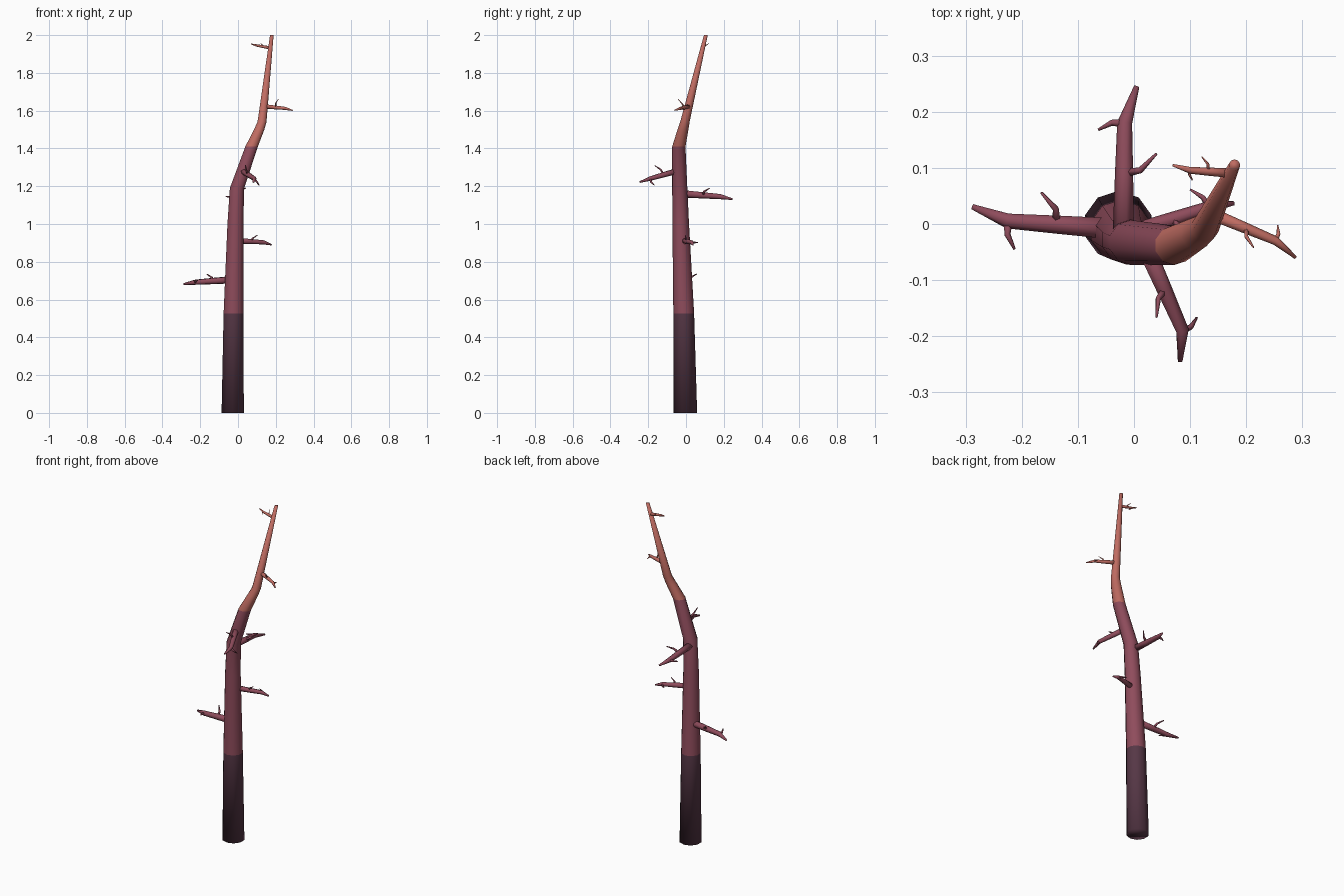
import bpy, bmesh, math
from mathutils import Vector

if "Cube" in bpy.data.objects:
    bpy.data.objects.remove(bpy.data.objects["Cube"])


def material(name, rgb):
    """Flat colour given as 0-255 screen values, stored as linear."""
    m = bpy.data.materials.new(name)
    m.diffuse_color = [((c / 255 + 0.055) / 1.055) ** 2.4 for c in rgb] + [1]
    m.use_nodes = True
    m.node_tree.nodes["Principled BSDF"].inputs["Base Color"].default_value = m.diffuse_color
    return m


DARK = material("dark_bark", (86, 55, 70))
MID = material("plum_bark", (143, 76, 92))
LIGHT = material("salmon_bark", (192, 108, 98))


def tube(bm, points, radii, sides, upright=False):
    """Tapered capped tube through the points."""
    pts = [Vector(p) for p in points]
    rings = []
    for i, (p, r) in enumerate(zip(pts, radii)):
        if upright:
            t = Vector((0, 0, 1))
        else:
            t = (pts[min(i + 1, len(pts) - 1)] - pts[max(i - 1, 0)]).normalized()
        ref = Vector((0, 0, 1)) if abs(t.z) < 0.9 else Vector((0, 1, 0))
        u = t.cross(ref).normalized()
        v = t.cross(u)
        rings.append([bm.verts.new(p + r * (math.cos(a) * u + math.sin(a) * v))
                      for a in (2 * math.pi * (k + 0.5) / sides for k in range(sides))])
    for a, b in zip(rings, rings[1:]):
        for k in range(sides):
            n = (k + 1) % sides
            bm.faces.new((a[k], a[n], b[n], b[k]))
    bm.faces.new(rings[0])
    bm.faces.new(rings[-1])


def finish(name, bm, mats):
    bmesh.ops.recalc_face_normals(bm, faces=bm.faces[:])
    me = bpy.data.meshes.new(name)
    bm.to_mesh(me)
    bm.free()
    for m in mats:
        me.materials.append(m)
    for p in me.polygons:
        p.use_smooth = True
    ob = bpy.data.objects.new(name, me)
    bpy.context.collection.objects.link(ob)
    return ob


# Trunk: (x, y, z, radius), coloured in three bands by height
stations = [(-.028, -.003, 0, .062), (-.024, -.012, .525, .055),
            (-.014, -.028, 1, .044), (-.005, -.033, 1.19, .040),
            (.072, -.038, 1.41, .035), (.112, -.016, 1.5, .029),
            (.127, -.006, 1.54, .025), (.179, .105, 2, .010)]
bm = bmesh.new()
tube(bm, [s[:3] for s in stations], [s[3] for s in stations], 10, upright=True)
trunk = finish("trunk", bm, (DARK, MID, LIGHT))
for p in trunk.data.polygons:
    p.material_index = 0 if p.center.z < .525 else 1 if p.center.z < 1.41 else 2


def branch(name, mat, s, base, bend, tip, twig_a, twig_b):
    """Bent branch with one twig halfway along and one at the bend."""
    base, bend, tip = Vector(base), Vector(bend), Vector(tip)
    axis = (bend - base).normalized()
    middle = base.lerp(bend, .55)
    bm = bmesh.new()
    tube(bm, (base, middle, bend, tip), [r * s for r in (.020, .017, .014, .005)], 7)
    for root, end, kink in ((middle, twig_a, -.012), (bend, twig_b, .007)):
        end = Vector(end)
        elbow = root.lerp(end, .5) + axis * kink * s
        tube(bm, (root, elbow, end), [r * s for r in (.009, .006, .0025)], 5)
    finish(name, bm, (mat,))


# Branches: thickness, base, bend, tip, then the two twig ends
branch("left_branch", MID, 1, (-.03, -.008, .705), (-.225, .006, .692),
       (-.288, .031, .682), (-.165, .056, .735), (-.213, -.045, .702))
branch("back_branch", MID, 1, (-.018, -.02, 1.16), (-.016, .18, 1.145),
       (.005, .245, 1.132), (.04, .125, 1.19), (-.064, .168, 1.145))
branch("front_branch", MID, .85, (.015, -.03, 1.285), (.086, -.19, 1.24),
       (.082, -.245, 1.222), (.04, -.166, 1.31), (.112, -.167, 1.205))
branch("right_branch", MID, .8, (-.01, -.018, .912), (.135, .03, .903),
       (.178, .037, .89), (.102, -.004, .94), (.1, .062, .902))
branch("upper_right_branch", LIGHT, .6, (.137, .018, 1.623), (.252, -.03, 1.612),
       (.288, -.06, 1.602), (.213, -.042, 1.66), (.256, -.002, 1.605))
branch("top_branch", LIGHT, .45, (.172, .091, 1.932), (.1, .096, 1.945),
       (.069, .105, 1.953), (.121, .12, 1.955), (.104, .078, 1.938))
